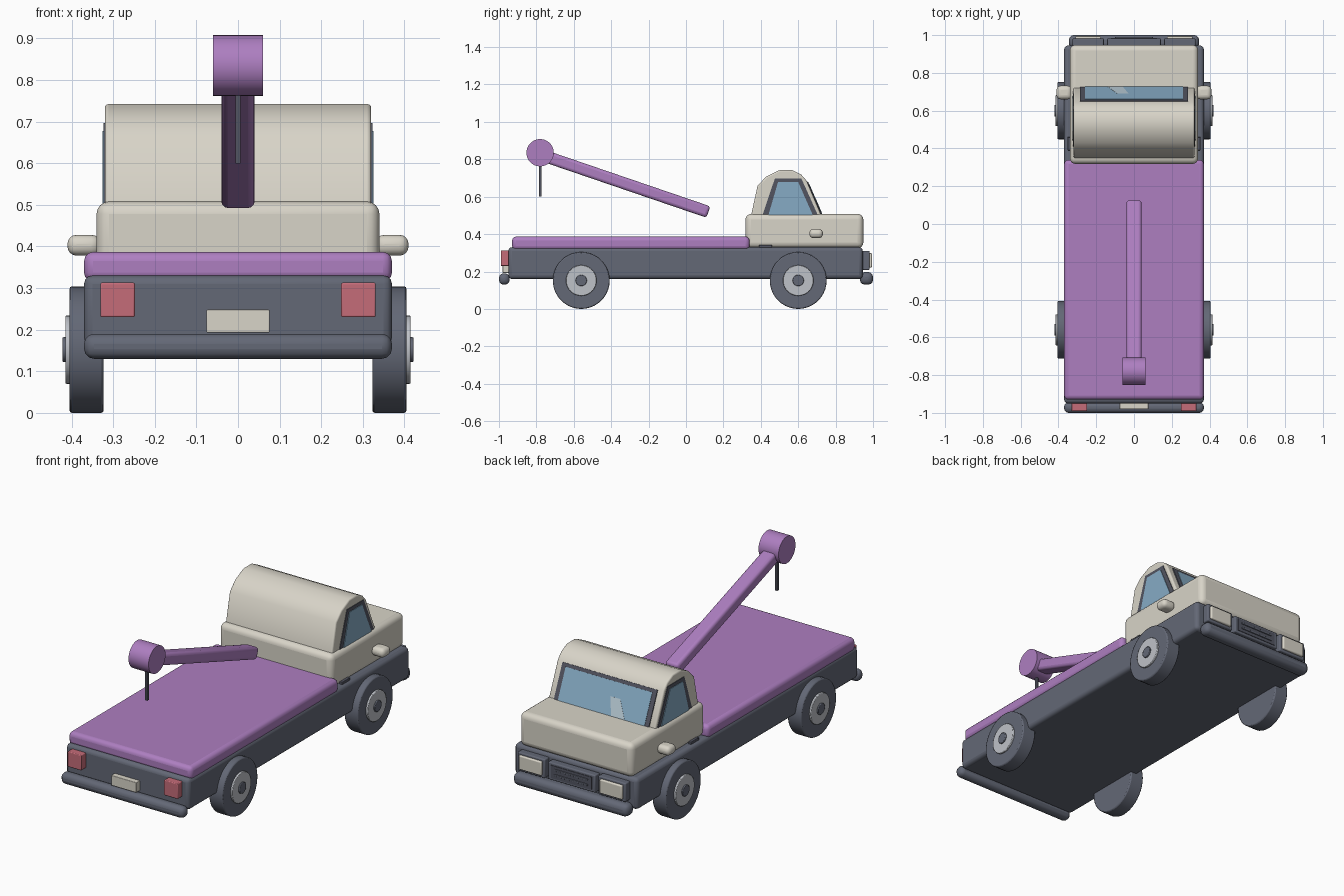
import bpy, bmesh, math
from mathutils import Vector

cube = bpy.data.objects.get("Cube")
if cube:
    bpy.data.objects.remove(cube, do_unlink=True)


def material(name, r, g, b):
    m = bpy.data.materials.new(name)
    m.use_nodes = True
    m.diffuse_color = (r, g, b, 1)
    m.node_tree.nodes["Principled BSDF"].inputs["Base Color"].default_value = (r, g, b, 1)
    return m


PURPLE = material("purple paint", 0.42, 0.21, 0.53)
CREAM = material("cream paint", 0.69, 0.66, 0.58)
SLATE = material("slate grey", 0.125, 0.138, 0.18)
TRIM = material("dark trim", 0.085, 0.09, 0.12)
GLASS = material("blue glass", 0.24, 0.41, 0.56)
GLARE = material("pale glass glare", 0.47, 0.58, 0.65)
RED = material("red lens", 0.56, 0.15, 0.19)
STEEL = material("light steel", 0.52, 0.54, 0.58)


def finish(name, bm, mat, bevel=0, segments=3):
    bmesh.ops.recalc_face_normals(bm, faces=bm.faces)
    mesh = bpy.data.meshes.new(name)
    bm.to_mesh(mesh)
    bm.free()
    mesh.materials.append(mat)
    ob = bpy.data.objects.new(name, mesh)
    bpy.context.collection.objects.link(ob)
    bpy.ops.object.select_all(action="DESELECT")
    ob.select_set(True)
    bpy.context.view_layer.objects.active = ob
    if bevel:
        mod = ob.modifiers.new("Rounded edges", "BEVEL")
        mod.width, mod.segments = bevel, segments
        mod.limit_method, mod.angle_limit = "ANGLE", math.radians(40)
    bpy.ops.object.shade_smooth_by_angle(angle=math.radians(35))
    return ob


def box(name, mat, x, y, z, bevel=0, segments=3):
    """Box from its (min, max) range on each axis."""
    bm = bmesh.new()
    bmesh.ops.create_cube(bm, size=1)
    for v in bm.verts:
        v.co = Vector([(r[0] + r[1]) / 2 + c * (r[1] - r[0]) for c, r in zip(v.co, (x, y, z))])
    return finish(name, bm, mat, bevel, segments)


def prism(name, mat, points, depth, bevel=0):
    """Polygon of 3D points extruded along the depth vector."""
    bm = bmesh.new()
    face = bm.faces.new([bm.verts.new(p) for p in points])
    new = bmesh.ops.extrude_face_region(bm, geom=[face])["geom"]
    bmesh.ops.translate(bm, vec=depth, verts=[g for g in new if isinstance(g, bmesh.types.BMVert)])
    return finish(name, bm, mat, bevel)


def cylinder(name, mat, x, y, z, radius, bevel=0):
    """Cylinder lying along x."""
    bm = bmesh.new()
    bmesh.ops.create_cone(bm, cap_ends=True, segments=40, radius1=radius, radius2=radius, depth=x[1] - x[0])
    for v in bm.verts:
        v.co = Vector((v.co.z + (x[0] + x[1]) / 2, v.co.x + y, v.co.y + z))
    return finish(name, bm, mat, bevel, 2)


def mirrored(x, side):
    return tuple(sorted((x[0] * side, x[1] * side)))


# Chassis, flat bed and bumpers
box("chassis", SLATE, (-0.37, 0.37), (-0.95, 0.945), (0.16, 0.33), 0.02)
box("flat_bed", PURPLE, (-0.37, 0.37), (-0.93, 0.34), (0.315, 0.387), 0.022)
box("rear_bumper", SLATE, (-0.37, 0.37), (-1.0, -0.943), (0.13, 0.19), 0.024)
box("cab_bumper", SLATE, (-0.345, 0.345), (0.93, 1.0), (0.13, 0.197), 0.026)

# Cab
box("cab_body", CREAM, (-0.34, 0.34), (0.318, 0.948), (0.325, 0.508), 0.03, 4)
outline = [(0.345, 0.48), (0.348, 0.5), (0.383, 0.66), (0.43, 0.708), (0.5, 0.742),
           (0.567, 0.742), (0.617, 0.717), (0.645, 0.685), (0.728, 0.49), (0.728, 0.48)]
prism("cab_roof", CREAM, [(-0.32, y, z) for y, z in outline], (0.64, 0, 0), 0.02)

# Windscreen plates lie on the sloping face of the cab
low, high = Vector((0, 0.724, 0.5)), Vector((0, 0.645, 0.685))
out = Vector((0, high.z - low.z, low.y - high.y)).normalized()


def screen_plate(name, mat, corners, offset, thickness=0.004):
    points = [low.lerp(high, t) + Vector((x, 0, 0)) + out * offset for x, t in corners]
    prism(name, mat, points, out * thickness)


screen_plate("windscreen_frame", TRIM, [(-0.285, 0), (0.285, 0), (0.285, 0.97), (-0.285, 0.97)], -0.001, 0.006)
screen_plate("windscreen", GLASS, [(-0.26, 0.03), (0.26, 0.03), (0.26, 0.88), (-0.26, 0.88)], 0.003)
screen_plate("windscreen_glare", GLARE, [(-0.14, 0.04), (-0.06, 0.04), (-0.03, 0.5), (-0.09, 0.5)], 0.006, 0.002)

for side, label in ((1, "left"), (-1, "right")):
    # Side windows, mirrors and door handles
    frame = [(0.405, 0.49), (0.71, 0.49), (0.617, 0.697), (0.475, 0.697)]
    pane = [(0.437, 0.49), (0.683, 0.49), (0.6, 0.678), (0.492, 0.678)]
    prism(label + "_window_frame", TRIM, [(side * 0.318, y, z) for y, z in frame], (side * 0.005, 0, 0))
    prism(label + "_window", GLASS, [(side * 0.32, y, z) for y, z in pane], (side * 0.006, 0, 0))
    box(label + "_mirror", CREAM, mirrored((0.33, 0.41), side), (0.66, 0.732), (0.378, 0.428), 0.022, 4)
    box(label + "_door_handle", TRIM, mirrored((0.335, 0.352), side), (0.39, 0.46), (0.327, 0.343), 0.003)

    # Lamps
    box(label + "_tail_light", RED, mirrored((0.248, 0.331), side), (-0.99, -0.948), (0.23, 0.313), 0.004)
    box(label + "_headlight_surround", SLATE, mirrored((0.16, 0.325), side), (0.94, 0.982), (0.208, 0.31), 0.006)
    box(label + "_headlight", CREAM, mirrored((0.175, 0.31), side), (0.975, 0.994), (0.222, 0.298), 0.006)

    # Wheels
    for y, end in ((-0.56, "rear"), (0.6, "cab")):
        name = label + "_" + end
        cylinder(name + "_tyre", SLATE, mirrored((0.323, 0.405), side), y, 0.152, 0.152, 0.006)
        cylinder(name + "_rim", STEEL, mirrored((0.395, 0.415), side), y, 0.152, 0.082, 0.003)
        cylinder(name + "_hub", SLATE, mirrored((0.40, 0.422), side), y, 0.152, 0.03, 0.003)

# Rear plate and grille
box("rear_plate", CREAM, (-0.076, 0.076), (-0.98, -0.948), (0.193, 0.248), 0.003)
box("grille", SLATE, (-0.142, 0.142), (0.94, 0.982), (0.21, 0.305), 0.006)
box("grille_panel", TRIM, (-0.122, 0.122), (0.975, 0.985), (0.223, 0.292))
for z in (0.24, 0.268):
    box("grille_bar", SLATE, (-0.1, 0.1), (0.98, 0.99), (z, z + 0.009), 0.002)

# Crane arm, pulley and cable
foot, tip = Vector((0, 0.12, 0.518)), Vector((0, -0.75, 0.815))
along = tip - foot
across = along.cross(Vector((1, 0, 0))).normalized() * 0.032
side_step = Vector((0.04, 0, 0))
corners = [foot + across + side_step, foot + across - side_step,
           foot - across - side_step, foot - across + side_step]
prism("crane_arm", PURPLE, corners, along, 0.016)
cylinder("crane_pulley", PURPLE, (-0.06, 0.06), -0.78, 0.835, 0.073)
box("crane_cable", TRIM, (-0.006, 0.006), (-0.787, -0.773), (0.6, 0.78))
